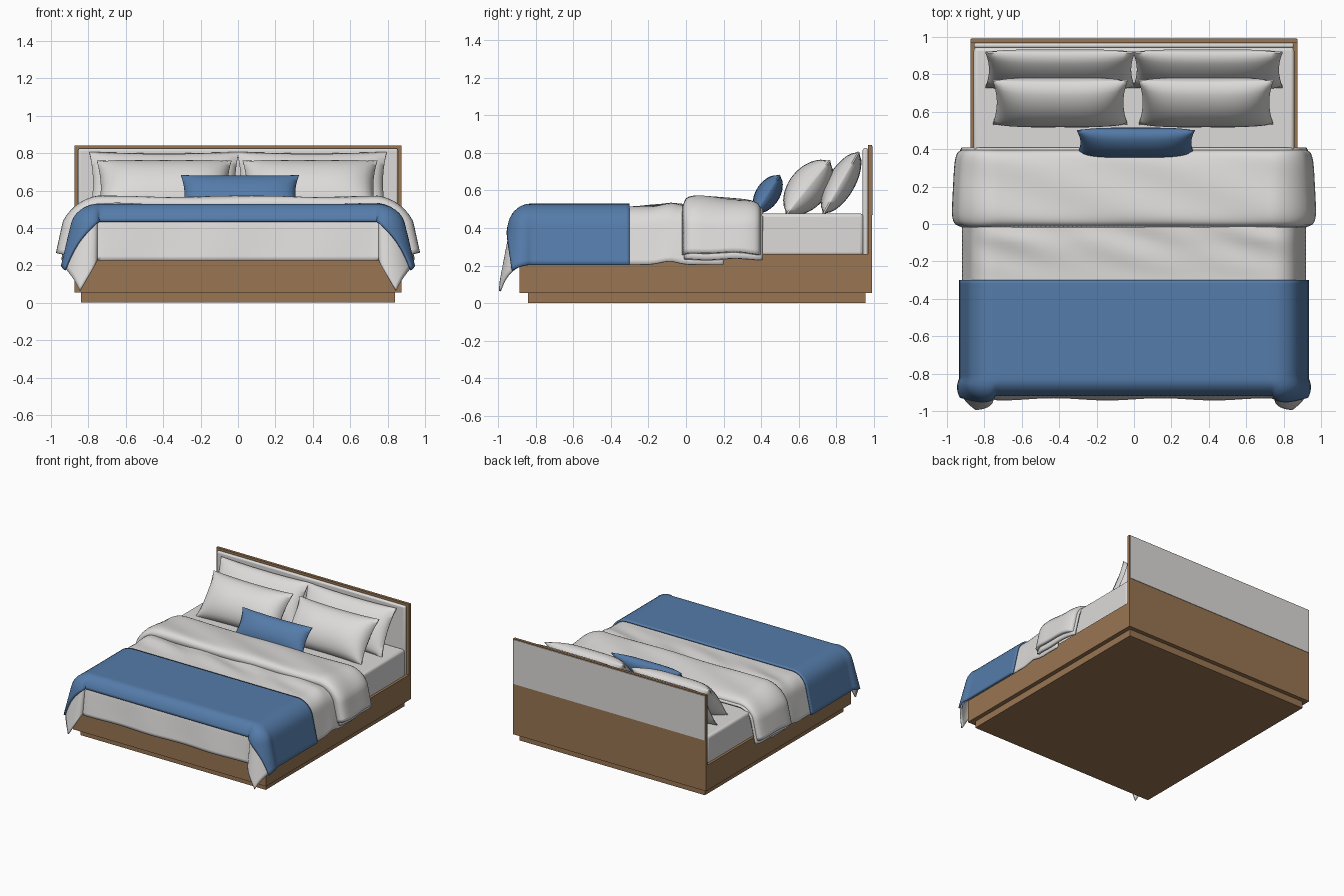
import bpy, math
from math import sin, cos, pi

if "Cube" in bpy.data.objects:
    bpy.data.objects.remove(bpy.data.objects["Cube"])


def material(name, rgb):
    m = bpy.data.materials.new(name)
    m.diffuse_color = (*rgb, 1)
    m.use_nodes = True
    m.node_tree.nodes["Principled BSDF"].inputs["Base Color"].default_value = m.diffuse_color
    return m


WHITE = material("white linen", (0.72, 0.71, 0.70))
BLUE = material("blue fabric", (0.09, 0.20, 0.40))
WOOD = material("brown wood", (0.32, 0.18, 0.085))


def make(name, verts, faces, mat):
    me = bpy.data.meshes.new(name)
    me.from_pydata(verts, [], faces)
    me.materials.append(mat)
    ob = bpy.data.objects.new(name, me)
    bpy.context.collection.objects.link(ob)
    return ob


def smooth(ob, angle=50):
    bpy.ops.object.select_all(action='DESELECT')
    ob.select_set(True)
    bpy.context.view_layer.objects.active = ob
    bpy.ops.object.shade_smooth_by_angle(angle=math.radians(angle))


def box(name, lo, hi, mat, bevel=0.0):
    v = [(x, y, z) for x in (lo[0], hi[0]) for y in (lo[1], hi[1]) for z in (lo[2], hi[2])]
    f = [(0, 1, 3, 2), (4, 6, 7, 5), (0, 4, 5, 1), (2, 3, 7, 6), (0, 2, 6, 4), (1, 5, 7, 3)]
    ob = make(name, v, f, mat)
    if bevel:
        m = ob.modifiers.new("bevel", 'BEVEL')
        m.width, m.segments = bevel, 3
        smooth(ob)
    return ob


# Drape: cloth lying flat on the bed, bending over the sides and the foot
SX, FY, TOP = 0.75, -0.83, 0.515
BEND, ANG = 0.17, 1.35


def fall(d):
    a = min(d, BEND)
    phi = ANG * a / BEND
    k = BEND / ANG
    r = max(0, d - BEND)
    return k * sin(phi) + r * cos(ANG), k * (1 - cos(phi)) + r * sin(ANG)


def drape(s, t):
    dx, dy = max(0, abs(s) - SX), max(0, FY - t)
    sign = 1 if s > 0 else -1
    x, y = min(abs(s), SX), max(t, FY)
    d = math.hypot(dx, dy)
    if d == 0:
        return s, t, TOP
    th = math.atan2(dy, dx)
    h, drop = fall(d)
    c = sin(2 * th)
    h *= 1 + 0.35 * c            # cloth flares out at the corners
    th += 0.45 * c               # and swings towards the foot
    return sign * (x + h * cos(th)), y - 0.65 * h * sin(th), TOP - drop


def sheet(name, half, t0, t1, nt, mat, thick, offset, shape=lambda x, y, z, s, t: (x, y, z)):
    ns = 90
    verts = []
    for j in range(nt + 1):
        t = t0 + (t1 - t0) * j / nt
        for i in range(ns + 1):
            s = half * (2 * i / ns - 1)
            verts.append(shape(*drape(s, t), s, t))
    faces = [(a, a + 1, a + ns + 2, a + ns + 1)
             for j in range(nt) for a in range(j * (ns + 1), j * (ns + 1) + ns)]
    ob = make(name, verts, faces, mat)
    m = ob.modifiers.new("thickness", 'SOLIDIFY')
    m.thickness, m.offset = thick, offset
    smooth(ob)
    return ob


# Wooden base
box("plinth", (-0.84, -0.84, 0), (0.84, 0.955, 0.06), WOOD)
box("bed_frame", (-0.875, -0.885, 0.055), (0.875, 0.97, 0.262), WOOD)

# Headboard with cushioned front and pale back panel
box("headboard", (-0.875, 0.968, 0.055), (0.875, 0.99, 0.84), WOOD)
box("headboard_cushion", (-0.855, 0.94, 0.25), (0.855, 0.97, 0.825), WHITE, 0.012)
box("headboard_back_panel", (-0.868, 0.985, 0.47), (0.868, 0.994, 0.834), WHITE)

# Mattress, narrower where the duvet covers it
box("mattress_head", (-0.857, 0.12, 0.25), (0.857, 0.945, 0.477), WHITE, 0.02)
box("mattress_foot", (-0.78, -0.82, 0.25), (0.78, 0.2, 0.42), WHITE)


# Duvet with soft creases in front of the fold
def crease(x, y, z, s, t):
    k = max(0, 1 - abs(t + 0.08) / 0.2)
    z += k * (0.012 * sin(9 * s + 25 * t) * cos(5 * s) + 0.008)
    if t < FY and abs(s) < SX:
        y += 0.006 * sin(11 * s) * min(1, (FY - t) / 0.3)
    return x, y, z


sheet("duvet", SX + 0.385, FY - 0.365, 0.2, 60, WHITE, 0.012, -1, crease)

# Blue throw across the foot
sheet("throw", SX + 0.39, FY - 0.155, -0.3, 36, BLUE, 0.014, 1)


# Folded-back duvet edge: a puffy band with rounded ends
def puff(scale, lift):
    def f(x, y, z, s, t):
        u = min(1, max(0, (t + 0.02) / 0.42))
        e = (1 - abs(2 * u - 1) ** 6) ** 0.5
        side = max(0, abs(s) - SX)
        out = lift * e * (1 - 0.35 * u)
        k = min(1, side / BEND)
        sg = 1 if s > 0 else -1
        x += sg * k * (out + 0.008)
        z += out * (1 - 0.8 * k) - 0.012 * u * (1 - k) + 0.004 * sin(8 * s + 20 * t) * e
        if side:
            z += 0.02 * k * sin(pi * u) * scale
        return x, y, z
    return f


sheet("fold_lower_layer", SX + 0.36, -0.01, 0.41, 24, WHITE, 0.02, -1, puff(0, 0.025))
sheet("fold_upper_layer", SX + 0.335, -0.02, 0.40, 24, WHITE, 0.024, -1, puff(0.3, 0.062))


# Pillows: two bulging grids with pinched corners
def pillow(name, loc, w, h, thick, tilt, mat, pinch=0.06):
    nu, nv = 28, 18
    verts, faces = [], []
    for side in (-1, 1):
        base = len(verts)
        for j in range(nv + 1):
            v = 2 * j / nv - 1
            for i in range(nu + 1):
                u = 2 * i / nu - 1
                b = max(0, (1 - u ** 4) * (1 - v * v)) ** 0.6
                px = w * u * (1 - pinch * (1 - v * v))
                pz = h * v * (1 - pinch * (1 - u * u))
                py = side * (thick * b + 0.004)
                verts.append((loc[0] + px,
                              loc[1] + py * cos(tilt) + pz * sin(tilt),
                              loc[2] - py * sin(tilt) + pz * cos(tilt)))
        for j in range(nv):
            for i in range(nu):
                a = base + j * (nu + 1) + i
                q = (a, a + 1, a + nu + 2, a + nu + 1)
                faces.append(q if side < 0 else q[::-1])
    # seam joining the two halves
    n = (nu + 1) * (nv + 1)
    rim = list(range(nu + 1)) + [j * (nu + 1) + nu for j in range(1, nv + 1)]
    rim += [nv * (nu + 1) + i for i in range(nu - 1, -1, -1)]
    rim += [j * (nu + 1) for j in range(nv - 1, 0, -1)]
    for a, b in zip(rim, rim[1:] + rim[:1]):
        faces.append((b, a, a + n, b + n))
    smooth(make(name, verts, faces, mat))


for sx, side in ((-1, "left"), (1, "right")):
    pillow("rear_pillow_" + side, (sx * 0.395, 0.825, 0.64), 0.40, 0.19, 0.07, 0.52, WHITE, 0.05)
    pillow("front_pillow_" + side, (sx * 0.39 - 0.005, 0.65, 0.615), 0.36, 0.185, 0.10, 0.68, WHITE)
pillow("blue_cushion", (0.01, 0.435, 0.58), 0.315, 0.12, 0.06, 0.57, BLUE)
